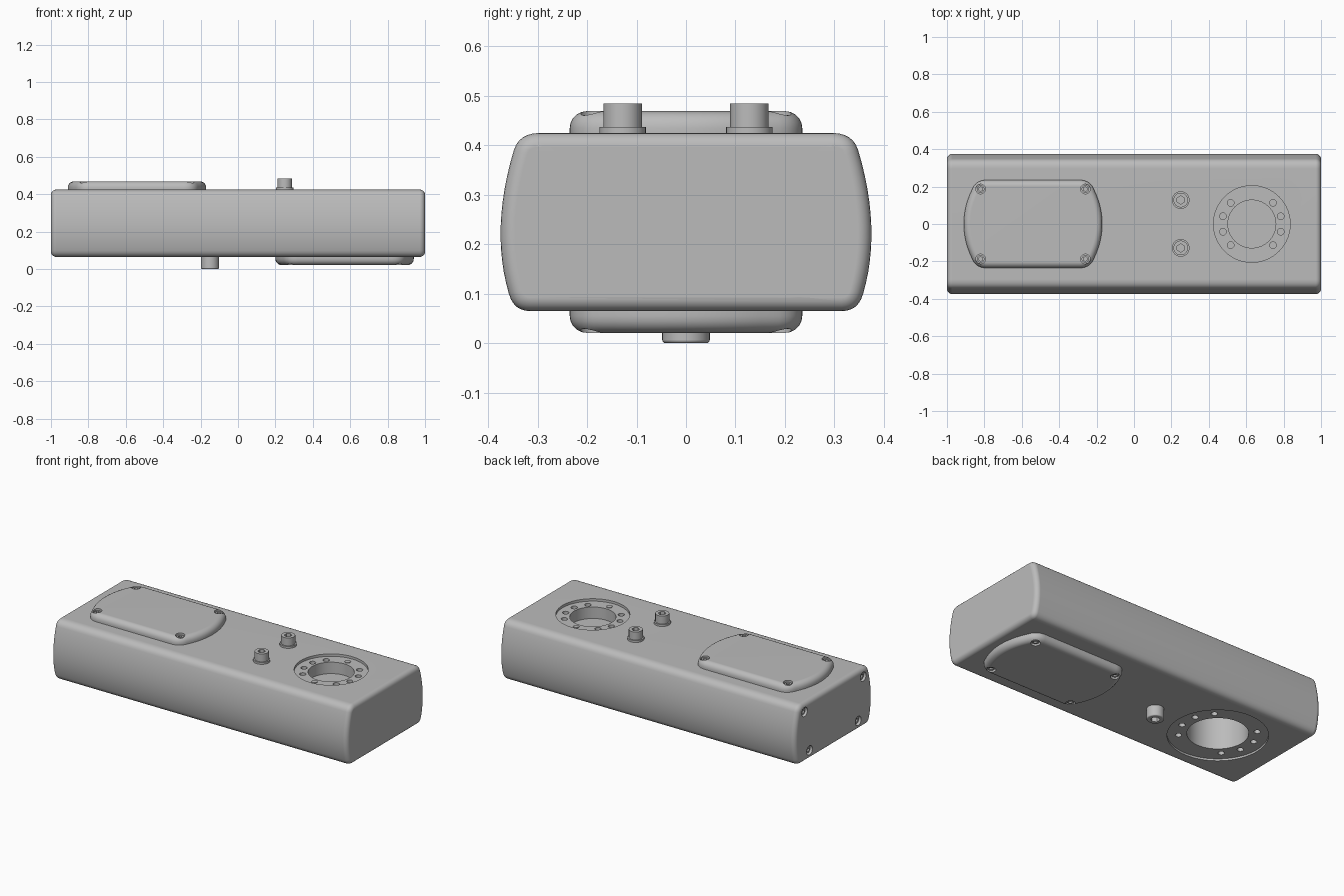
import bpy, bmesh, math
from mathutils import Matrix, Vector

old = bpy.data.objects.get("Cube")
if old:
    bpy.data.objects.remove(old, do_unlink=True)

grey = bpy.data.materials.new("satin grey")
grey.use_nodes = True
COLOUR = (0.5, 0.5, 0.5, 1)
grey.diffuse_color = COLOUR
grey.node_tree.nodes["Principled BSDF"].inputs["Base Color"].default_value = COLOUR


def make_object(name, bm):
    bmesh.ops.recalc_face_normals(bm, faces=bm.faces)
    mesh = bpy.data.meshes.new(name)
    bm.to_mesh(mesh)
    bm.free()
    mesh.materials.append(grey)
    obj = bpy.data.objects.new(name, mesh)
    bpy.context.collection.objects.link(obj)
    return obj


def curve(a, control, b, steps):
    """Quadratic arc from a to b, both ends included."""
    a, control, b = Vector(a), Vector(control), Vector(b)
    pts = []
    for i in range(steps + 1):
        t = i / steps
        pts.append(a * (1 - t) ** 2 + control * 2 * t * (1 - t) + b * t * t)
    return pts


def prism(name, outline, height, bevel, both_ends):
    """Extrude an outline along z and round its cap rims."""
    bm = bmesh.new()
    base = bm.faces.new([bm.verts.new((p[0], p[1], 0)) for p in outline])
    ext = bmesh.ops.extrude_face_region(bm, geom=[base], use_keep_orig=True)
    top = [v for v in ext["geom"] if isinstance(v, bmesh.types.BMVert)]
    bmesh.ops.translate(bm, verts=top, vec=(0, 0, height))
    rims = [e for e in bm.edges
            if all(v.co.z > height / 2 for v in e.verts)
            or (both_ends and all(v.co.z < height / 2 for v in e.verts))]
    bmesh.ops.bevel(bm, geom=rims, offset=bevel, offset_type='OFFSET',
                    segments=5, profile=0.5, affect='EDGES', clamp_overlap=False)
    return make_object(name, bm)


def cylinder(name, centre, radius, start, end, sides=32, axis='Z', bevel=0):
    """Cylinder between two positions on an axis; centre gives the other two."""
    bm = bmesh.new()
    bmesh.ops.create_cone(bm, cap_ends=True, segments=sides, radius1=radius,
                          radius2=radius, depth=abs(end - start))
    if bevel:
        rims = [e for e in bm.edges if all(v.co.z < 0 for v in e.verts)]
        bmesh.ops.bevel(bm, geom=rims, offset=bevel, segments=3, profile=0.5,
                        affect='EDGES')
    mid = (start + end) / 2
    if axis == 'X':
        bm.transform(Matrix.Translation((mid, *centre)) @ Matrix.Rotation(math.pi / 2, 4, 'Y'))
    else:
        bm.transform(Matrix.Translation((*centre, mid)))
    return make_object(name, bm)


def cut(obj, cutters):
    """Subtract the cutters, bake the result and discard them."""
    for c in cutters:
        c.hide_render = True
        mod = obj.modifiers.new("cut", 'BOOLEAN')
        mod.operation, mod.solver, mod.object = 'DIFFERENCE', 'EXACT', c
    bpy.context.view_layer.update()
    deps = bpy.context.evaluated_depsgraph_get()
    obj_mesh = bpy.data.meshes.new_from_object(obj.evaluated_get(deps))
    obj.modifiers.clear()
    obj.data = obj_mesh
    for c in cutters:
        bpy.data.objects.remove(c, do_unlink=True)


def finish(obj):
    obj.data.shade_smooth()
    obj.data.set_sharp_from_angle(angle=math.radians(32))
    weighted = obj.modifiers.new("weighted normals", 'WEIGHTED_NORMAL')
    weighted.keep_sharp = True


# Housing: bulged section extruded along its length
side = curve((0.295, 0.425), (0.3375, 0.425), (0.348, 0.39), 6)
side += curve((0.348, 0.39), (0.396, 0.23), (0.358, 0.10), 12)[1:]
side += curve((0.358, 0.10), (0.348, 0.065), (0.315, 0.065), 6)[1:]
section = side + [Vector((-p.x, p.y)) for p in reversed(side)]
housing = prism("housing", section, 2, 0.028, True)
housing.data.transform(Matrix(((0, 0, 1, -1), (1, 0, 0, 0), (0, 1, 0, 0), (0, 0, 0, 1))))

cutters = []
TOP, BOTTOM = 0.425, 0.065


def flange_pocket(x, rim, bolt_ring, bore, face, direction, recess, depth):
    """Shallow round recess with a central bore and a ring of bolt holes."""
    outside = face - direction * 0.05
    floor = face + direction * recess
    for radius, end in ((rim, floor), (bore, face + direction * depth)):
        cutters.append(cylinder("cutter", (x, 0), radius, outside, end, 64))
    for deg in (15, 45, 135, 165, 195, 225, 315, 345):
        a = math.radians(deg)
        spot = (x + bolt_ring * math.cos(a), bolt_ring * math.sin(a))
        cutters.append(cylinder("cutter", spot, 0.018, outside,
                                floor + direction * 0.03, 16))


flange_pocket(0.63, 0.205, 0.16, 0.128, TOP, -1, 0.015, 0.085)
flange_pocket(-0.59, 0.274, 0.213, 0.167, BOTTOM, 1, 0.012, 0.25)

# Counterbores for the end screws
END_SCREWS = [(s * y, z) for s in (-1, 1) for y, z in ((0.283, 0.372), (0.235, 0.12))]
for end in (-1, 1):
    for spot in END_SCREWS:
        cutters.append(cylinder("cutter", spot, 0.028, end * 0.975, end * 1.05, 24, 'X'))
cut(housing, cutters)
finish(housing)

# Locating pins in the upper flange
for s in (-1, 1):
    pin = cylinder("flange_pin", (0.63, s * 0.16), 0.017, 0.40, 0.414, 16)
    finish(pin)

# Shared socket-head screw, pointing up from its origin
screw = cylinder("screw", (0, 0), 0.02, -0.004, 0.014, 24)
cut(screw, [cylinder("cutter", (0, 0), 0.012, 0.004, 0.03, 6)])
finish(screw)
screw_mesh = screw.data
bpy.data.objects.remove(screw, do_unlink=True)


def place_screw(name, location, rotation):
    obj = bpy.data.objects.new(name, screw_mesh)
    obj.location, obj.rotation_euler = location, rotation
    bpy.context.collection.objects.link(obj)


for end in (-1, 1):
    for y, z in END_SCREWS:
        place_screw("end_screw", (end * 0.975, y, z), (0, end * math.pi / 2, 0))

# Access covers: rounded outline with bowed ends
corner = curve((0.25, 0.235), (0.31, 0.235), (0.33, 0.175), 8)
corner += curve((0.33, 0.175), (0.37, 0.09), (0.37, 0), 8)[1:]
half = corner + [Vector((p.x, -p.y)) for p in reversed(corner[:-1])]
outline = half + [Vector((-p.x, p.y)) for p in reversed(half)]
CORNERS = [(sx * 0.28, sy * 0.187) for sx in (-1, 1) for sy in (-1, 1)]

for name, x, face, flip in (("top_cover", -0.54, TOP, 0), ("bottom_cover", 0.57, BOTTOM, math.pi)):
    cover = prism(name, outline, 0.044, 0.034, False)
    cut(cover, [cylinder("cutter", c, 0.026, 0.022, 0.1, 24) for c in CORNERS])
    cover.data.transform(Matrix.Translation((x, 0, face)) @ Matrix.Rotation(flip, 4, 'X'))
    finish(cover)
    lift = 0.022 if flip == 0 else -0.022
    for cx, cy in CORNERS:
        place_screw(name + "_screw", (x + cx, cy, face + lift), (flip, 0, 0))

# Upper connectors: collar and hollow stem
for s in (-1, 1):
    spot = (0.25, s * 0.128)
    finish(cylinder("connector_collar", spot, 0.047, TOP - 0.005, 0.437))
    stem = cylinder("connector_stem", spot, 0.039, TOP, 0.485)
    cut(stem, [cylinder("cutter", spot, 0.022, 0.455, 0.55, 6)])
    finish(stem)

# Lower plug with hex socket
plug = cylinder("lower_plug", (-0.15, 0), 0.048, 0, BOTTOM + 0.005, bevel=0.007)
cut(plug, [cylinder("cutter", (-0.15, 0), 0.026, -0.05, 0.03, 6)])
finish(plug)
